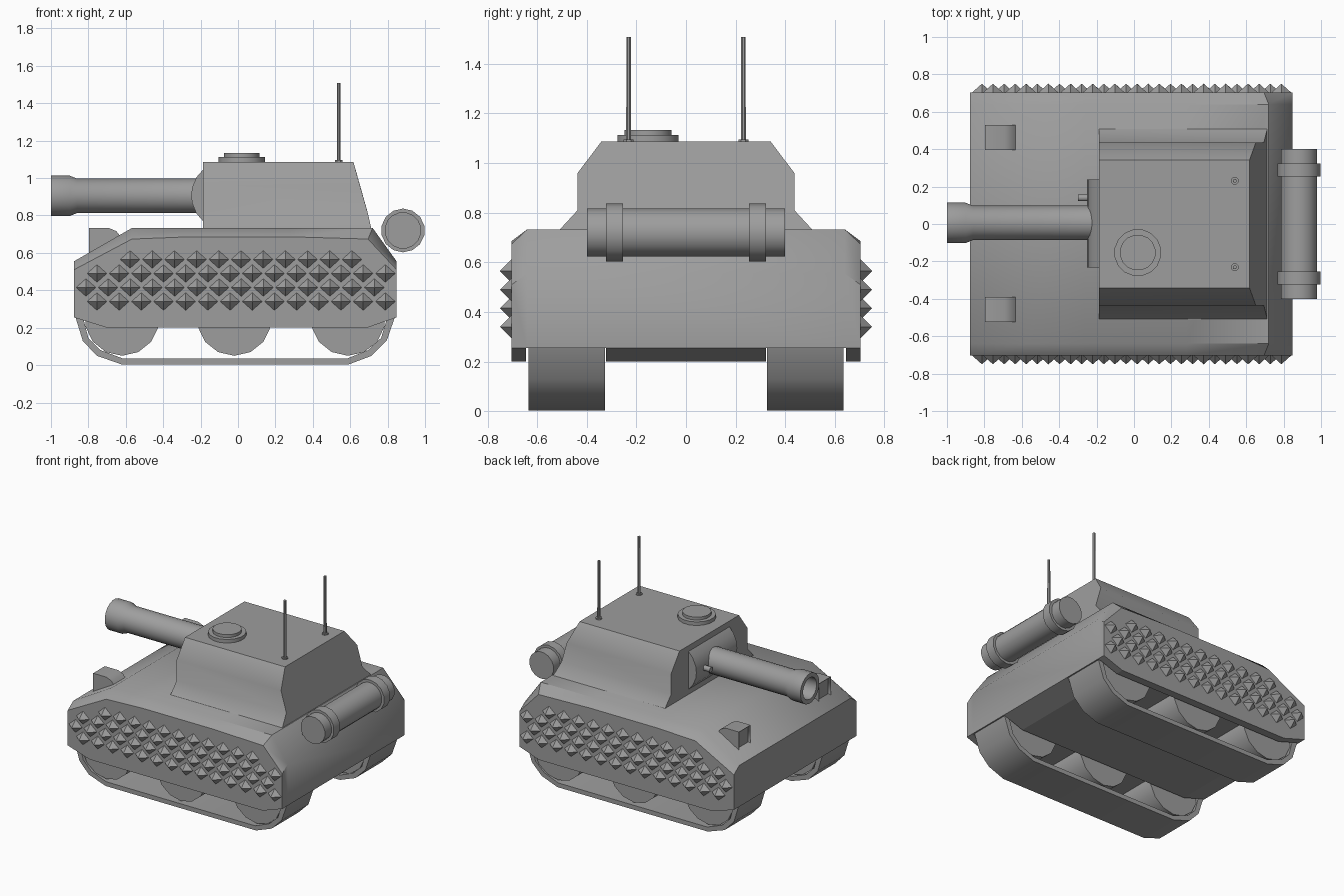
import bpy, bmesh
from math import sin, cos, pi, radians
from mathutils import Vector

if "Cube" in bpy.data.objects:
    bpy.data.objects.remove(bpy.data.objects["Cube"])

# dark grey paint shared by all parts
paint = bpy.data.materials.new("dark_grey")
paint.diffuse_color = (.34, .34, .34, 1)
paint.use_nodes = True
paint.node_tree.nodes["Principled BSDF"].inputs["Base Color"].default_value = paint.diffuse_color


def finish(name, bm, smooth=None):
    """Turn a bmesh into a named, painted object."""
    bmesh.ops.recalc_face_normals(bm, faces=bm.faces)
    me = bpy.data.meshes.new(name)
    bm.to_mesh(me)
    bm.free()
    me.materials.append(paint)
    ob = bpy.data.objects.new(name, me)
    bpy.context.collection.objects.link(ob)
    if smooth:
        bpy.ops.object.select_all(action='DESELECT')
        ob.select_set(True)
        bpy.context.view_layer.objects.active = ob
        bpy.ops.object.shade_smooth_by_angle(angle=radians(smooth))
    return ob


def loft(name, rings, smooth=None):
    """Skin a list of equal-length point rings and cap both ends."""
    bm = bmesh.new()
    vs = [[bm.verts.new(p) for p in r] for r in rings]
    n = len(vs[0])
    for a, b in zip(vs, vs[1:]):
        for i in range(n):
            j = (i + 1) % n
            bm.faces.new((a[i], a[j], b[j], b[i]))
    bm.faces.new(vs[0][::-1])
    bm.faces.new(vs[-1])
    return finish(name, bm, smooth)


def prism(name, profile, y0, y1, smooth=None):
    """Extrude an (x, z) profile from y0 to y1."""
    return loft(name, [[(x, y, z) for x, z in profile] for y in (y0, y1)], smooth)


def lathe(name, axis, centre, steps, n, smooth=None):
    """Rings of (distance, radius) along axis 'x', 'y' or 'z'."""
    rings = []
    for t, r in steps:
        ring = []
        for k in range(n):
            a = 2 * pi * (k + 0.5) / n
            u, v = r * cos(a), r * sin(a)
            p = {'x': (t, u, v), 'y': (u, t, v), 'z': (u, v, t)}[axis]
            ring.append(Vector(centre) + Vector(p))
        rings.append(ring)
    return loft(name, rings, smooth)


# hull: full outline inboard, lower outline at the sides makes the chamfer
full = [(-.877, .255), (-.877, .555), (-.567, .733), (-.26, .733), (.28, .733),
        (.72, .733), (.848, .555), (.848, .255)]
edge = [(-.877, .255), (-.877, .51), (-.567, .674), (-.26, .686), (.28, .686),
        (.695, .674), (.848, .51), (.848, .255)]
loft("hull", [[(x, y, z) for x, z in prof] for y, prof in
              ((-.703, edge), (-.64, full), (.64, full), (.703, edge))], 37)

# belly between the tracks and side skirts
lower = [(-.877, .255), (.848, .255), (.69, .2), (-.7, .2)]
prism("belly", lower, -.322, .322)

track = [(-.87, .26), (-.83, .13), (-.755, .05), (-.62, .003), (.59, .003), (.715, .05), (.795, .13), (.84, .26),
         (.80, .26), (.765, .145), (.695, .08), (.583, .035), (-.615, .035), (-.735, .08), (-.80, .145), (-.83, .26)]

for s in (-1, 1):
    prism("side_skirt", lower, s * .645, s * .703)
    prism("track", track, s * .327, s * .635, 45)
    # road wheels
    for x in (-.62, -.02, .588):
        lathe("road_wheel", 'y', (x, 0, .25), [(s * .335, .2), (s * .625, .2)], 14, 35)

# turret: constant cross-section, upright front and sloping rear
half = [(.52, .72, .715), (.437, .81, .695), (.437, .96, .652), (.341, 1.087, .617)]
outline = half + [(-y, z, x) for y, z, x in reversed(half)]
loft("turret", [[(-.187, y, z) for y, z, x in outline],
                [(x, y, z) for y, z, x in outline]], 45)

# gun mantlet, barrel with hollow muzzle, small side gun
prism("mantlet", [(-.17, 1.045), (-.187, 1.045), (-.222, 1.005), (-.245, .95), (-.25, .907),
                  (-.245, .865), (-.222, .81), (-.187, .77), (-.17, .77)], -.232, .238, 35)
lathe("gun_barrel", 'x', (0, .006, .905),
      [(-.2, .093), (-.86, .093), (-.9, .109), (-1, .109), (-1, .078), (-.88, .078)], 20, 30)
lathe("side_gun", 'x', (0, .14, .905), [(-.2, .019), (-.3, .019)], 10, 40)

# roof hatch
lathe("hatch", 'z', (.02, -.153, 0),
      [(1.07, .126), (1.113, .126), (1.113, .096), (1.134, .096)], 16, 30)

for y in (-.231, .231):
    # antennas
    lathe("antenna", 'z', (.539, y, 0), [(1.07, .022), (1.096, .022), (1.096, .011), (1.508, .01)], 8)

# rear drum with two bands
lathe("drum", 'y', (.882, 0, .72), [(-.4, .098), (.4, .098)], 16, 30)
for y in (-.288, .288):
    lathe("drum_band", 'y', (.882, y, .72), [(-.035, .117), (.035, .117)], 14, 30)

# hooded headlights with recessed front
for y in (-.458, .462):
    lamp = prism("headlight", [(-.797, .56), (-.797, .733), (-.69, .733), (-.65, .716), (-.622, .68), (-.622, .56)],
                 y - .067, y + .067, 35)
    bm = bmesh.new()
    bm.from_mesh(lamp.data)
    front = [f for f in bm.faces if f.normal.x < -.9]
    bmesh.ops.inset_individual(bm, faces=front, thickness=.012, depth=-.015)
    bm.to_mesh(lamp.data)
    bm.free()

# rows of pyramid studs on both flanks: first x, height, count
pitch = .1186
bm = bmesh.new()
for s in (-1, 1):
    for x0, z, count in ((-.577, .565, 11), (-.754, .49, 14), (-.813, .415, 14), (-.754, .34, 14)):
        for k in range(count):
            x = x0 + k * pitch
            base = [bm.verts.new((x + .056 * cos(i * pi / 2), s * .7, z + .05 * sin(i * pi / 2))) for i in range(4)]
            tip = bm.verts.new((x, s * .75, z))
            for i in range(4):
                bm.faces.new((base[i], base[(i + 1) % 4], tip))
            bm.faces.new(base[::-1])
finish("armour_studs", bm)
